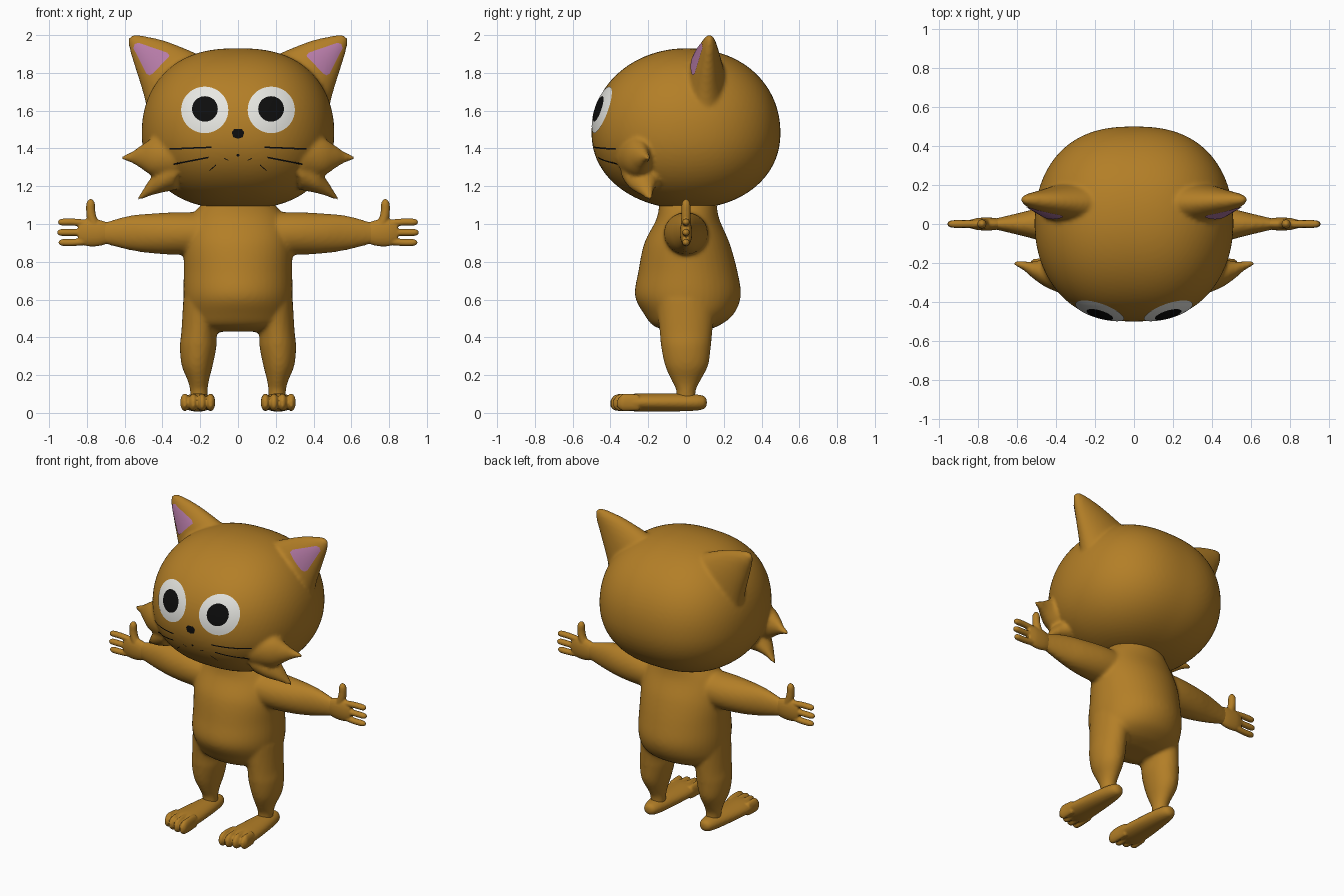
import bpy, bmesh, math
from mathutils import Vector
from mathutils.bvhtree import BVHTree

if "Cube" in bpy.data.objects:
    bpy.data.objects.remove(bpy.data.objects["Cube"])

X, Y, Z = Vector((1, 0, 0)), Vector((0, 1, 0)), Vector((0, 0, 1))


def material(name, rgb):
    m = bpy.data.materials.new(name)
    m.diffuse_color = (*rgb, 1)
    m.use_nodes = True
    m.node_tree.nodes["Principled BSDF"].inputs["Base Color"].default_value = m.diffuse_color
    return m


FUR = material("ginger_fur", (0.45, 0.21, 0.02))
WHITE = material("eye_white", (0.80, 0.80, 0.76))
BLACK = material("black", (0.004, 0.004, 0.004))
PINK = material("inner_ear_pink", (0.47, 0.20, 0.39))


def catmull(a, b, c, d, t):
    return 0.5 * (2 * b + (c - a) * t + (2 * a - 5 * b + 4 * c - d) * t * t
                  + (3 * b - a - 3 * c + d) * t ** 3)


def tube(bm, stations, u, v, sides=(1,), n=28, sub=6):
    """Smooth loft through (x, y, z, radius_u, radius_v) stations, mirrored per side."""
    st = [stations[0]] + list(stations) + [stations[-1]]
    path = []
    for i in range(1, len(st) - 2):
        for k in range(sub):
            path.append([catmull(*p, k / sub) for p in zip(*st[i - 1:i + 3])])
    path.append(list(stations[-1]))
    for s in sides:
        rings = []
        for x, y, z, ru, rv in path:
            ring = []
            for k in range(n):
                a = math.tau * k / n
                p = (Vector((x, y, z)) + u * (max(ru, 0.002) * math.cos(a))
                     + v * (max(rv, 0.002) * math.sin(a)))
                ring.append(bm.verts.new((p.x * s, p.y, p.z)))
            rings.append(ring)
        for a, b in zip(rings, rings[1:]):
            for k in range(n):
                bm.faces.new((a[k], a[k - 1], b[k - 1], b[k]))
        bm.faces.new(rings[0])
        bm.faces.new(rings[-1])


def make_object(name, bm, mat):
    bmesh.ops.recalc_face_normals(bm, faces=bm.faces)
    me = bpy.data.meshes.new(name)
    bm.to_mesh(me)
    bm.free()
    me.materials.append(mat)
    ob = bpy.data.objects.new(name, me)
    bpy.context.collection.objects.link(ob)
    for p in me.polygons:
        p.use_smooth = True
    return ob


def fused(name, bm, voxel, smooth):
    """Fuse overlapping lofts into one smooth skin."""
    ob = make_object(name, bm, FUR)
    r = ob.modifiers.new("fuse", 'REMESH')
    r.mode, r.voxel_size, r.use_smooth_shade = 'VOXEL', voxel, True
    s = ob.modifiers.new("soften", 'SMOOTH')
    s.factor, s.iterations = 0.5, smooth
    bpy.context.view_layer.update()
    me = bpy.data.meshes.new_from_object(ob.evaluated_get(bpy.context.evaluated_depsgraph_get()))
    ob.modifiers.clear()
    ob.data = me
    if not me.materials:
        me.materials.append(FUR)
    for p in me.polygons:
        p.use_smooth = True
    return ob


# head: rounded, slightly boxy ball
def head_level(p):
    return (abs(p.x / 0.51) ** 2.5 + abs(p.y / 0.5) ** (2.0 if p.y < 0 else 2.15)
            + abs(p.z / (0.45 if p.z > 0 else 0.40)) ** 2.1)


bm = bmesh.new()
bmesh.ops.create_icosphere(bm, subdivisions=5, radius=1)
for vert in bm.verts:
    lo, hi = 0.2, 1.0
    for _ in range(22):
        mid = (lo + hi) / 2
        lo, hi = (mid, hi) if head_level(vert.co * mid) < 1 else (lo, mid)
    vert.co = vert.co * lo + Vector((0, 0, 1.48))

# ears
tube(bm, [(0.29, 0.10, 1.70, 0.23, 0.13), (0.355, 0.105, 1.79, 0.18, 0.10),
          (0.46, 0.115, 1.90, 0.108, 0.06), (0.53, 0.122, 1.96, 0.055, 0.035),
          (0.565, 0.125, 1.992, 0.018, 0.015)], Vector((-0.8, 0, 0.6)), Y, (1, -1))
# cheek tufts
tube(bm, [(0.34, -0.24, 1.36, 0.13, 0.13), (0.45, -0.25, 1.355, 0.075, 0.10),
          (0.52, -0.235, 1.355, 0.042, 0.056), (0.565, -0.215, 1.353, 0.024, 0.028),
          (0.618, -0.20, 1.35, 0.009, 0.009)], Y, Z, (1, -1))
tube(bm, [(0.33, -0.22, 1.29, 0.13, 0.11), (0.41, -0.23, 1.235, 0.085, 0.07),
          (0.47, -0.215, 1.19, 0.045, 0.042), (0.505, -0.20, 1.155, 0.024, 0.022),
          (0.53, -0.19, 1.132, 0.009, 0.009)], Y, Z, (1, -1))
head = fused("head", bm, 0.012, 3)

# body: torso, legs and arms
bm = bmesh.new()
tube(bm, [(0, 0.01, 1.13, 0.17, 0.15), (0, 0.01, 1.03, 0.25, 0.165), (0, 0.005, 0.90, 0.285, 0.225),
          (0, 0.01, 0.75, 0.287, 0.262), (0, 0.01, 0.62, 0.288, 0.28), (0, 0.015, 0.52, 0.275, 0.235),
          (0, 0.0, 0.46, 0.24, 0.17), (0, 0, 0.43, 0.14, 0.08)], X, Y, n=48)
tube(bm, [(0.18, 0, 0.60, 0.11, 0.16), (0.205, 0, 0.43, 0.095, 0.14), (0.211, 0, 0.35, 0.097, 0.132),
          (0.216, 0.003, 0.25, 0.082, 0.114), (0.21, 0, 0.17, 0.056, 0.076),
          (0.207, 0, 0.12, 0.047, 0.052), (0.205, 0, 0.06, 0.046, 0.05)], X, Y, (1, -1))
tube(bm, [(0.10, 0, 0.95, 0.12, 0.11), (0.30, 0, 0.95, 0.115, 0.113), (0.45, 0, 0.95, 0.092, 0.106),
          (0.57, 0, 0.953, 0.062, 0.092), (0.70, 0, 0.952, 0.031, 0.06),
          (0.73, 0, 0.952, 0.027, 0.056)], Y, Z, (1, -1))
fused("body", bm, 0.012, 6)

for side, label in ((1, "left"), (-1, "right")):
    # hand: palm, three fingers and a thumb
    bm = bmesh.new()
    tube(bm, [(0.69, 0, 0.952, 0.028, 0.056), (0.74, 0, 0.953, 0.033, 0.07),
              (0.80, 0, 0.955, 0.031, 0.072), (0.845, 0, 0.955, 0.02, 0.058)], Y, Z, (side,))
    for z, tip in ((1.01, 0.953), (0.955, 0.957), (0.902, 0.95)):
        tube(bm, [(0.79, 0, 0.955 + (z - 0.955) * 0.85, 0.02, 0.02), (0.87, 0, z, 0.02, 0.019),
                  (tip - 0.02, 0, z, 0.019, 0.018), (tip, 0, z, 0.007, 0.007)], Y, Z, (side,), n=16)
    tube(bm, [(0.75, 0, 0.97, 0.035, 0.028), (0.773, 0, 1.03, 0.027, 0.026),
              (0.78, 0, 1.07, 0.024, 0.024), (0.78, 0, 1.11, 0.022, 0.022),
              (0.78, 0, 1.132, 0.008, 0.008)], X, Y, (side,), n=16)
    fused(label + "_hand", bm, 0.006, 2)

    # foot: sole and four toes
    bm = bmesh.new()
    tube(bm, [(0.207, 0.11, 0.055, 0.015, 0.015), (0.207, 0.09, 0.055, 0.042, 0.036),
              (0.208, 0.02, 0.055, 0.062, 0.045), (0.211, -0.14, 0.055, 0.083, 0.048),
              (0.213, -0.27, 0.055, 0.092, 0.047), (0.213, -0.33, 0.053, 0.082, 0.035)],
         X, Z, (side,))
    for k, tip in enumerate((-0.40, -0.398, -0.385, -0.365)):
        x = 0.145 + k * 0.0455
        tube(bm, [(x, -0.25, 0.055, 0.02, 0.043), (x, -0.32, 0.056, 0.024, 0.047),
                  (x, tip + 0.025, 0.054, 0.023, 0.042), (x, tip, 0.05, 0.009, 0.018)],
             X, Z, (side,), n=16)
    fused(label + "_foot", bm, 0.007, 2)

# face details: thin plates laid over the head surface
bm = bmesh.new()
bm.from_mesh(head.data)
skin = BVHTree.FromBMesh(bm)
bm.free()


def plate(name, outline, mat, lift, rings=8):
    bm = bmesh.new()
    cx = sum(p[0] for p in outline) / len(outline)
    cz = sum(p[1] for p in outline) / len(outline)

    def on_skin(x, z):
        hit, nor, _, _ = skin.ray_cast(Vector((x, -2, z)), Y)
        if hit is None:
            hit, nor, _, _ = skin.find_nearest(Vector((x, 0, z)))
        return bm.verts.new(hit + nor * lift)

    centre = on_skin(cx, cz)
    last = None
    for r in range(1, rings + 1):
        t = r / rings
        ring = [on_skin(cx + (x - cx) * t, cz + (z - cz) * t) for x, z in outline]
        for k in range(len(ring)):
            if last:
                bm.faces.new((last[k - 1], last[k], ring[k], ring[k - 1]))
            else:
                bm.faces.new((centre, ring[k], ring[k - 1]))
        last = ring
    ob = make_object(name, bm, mat)
    if sum(p.normal.y * p.area for p in ob.data.polygons) > 0:
        ob.data.flip_normals()


def oval(cx, cz, rx, rz, n=40):
    return [(cx + rx * math.cos(math.tau * k / n), cz + rz * math.sin(math.tau * k / n))
            for k in range(n)]


def polygon(pts, per=8):
    return [(a[0] + (b[0] - a[0]) * k / per, a[1] + (b[1] - a[1]) * k / per)
            for a, b in zip(pts, pts[1:] + pts[:1]) for k in range(per)]


def stroke(x0, z0, x1, z1, w=0.004):
    return polygon([(x0, z0 + w), (x1, z1 + w), (x1, z1 - w), (x0, z0 - w)])


for s, label in ((1, "left"), (-1, "right")):
    plate(label + "_eye", oval(s * 0.175, 1.603, 0.124, 0.122), WHITE, 0.004)
    plate(label + "_pupil", oval(s * 0.173, 1.607, 0.067, 0.066), BLACK, 0.008)
    plate(label + "_inner_ear", polygon([(s * x, z) for x, z in (
        (0.551, 1.93), (0.545, 1.952), (0.525, 1.958), (0.375, 1.905), (0.362, 1.888),
        (0.45, 1.795), (0.468, 1.787), (0.483, 1.797))], 5), PINK, 0.005)
    plate(label + "_upper_whisker", stroke(s * 0.14, 1.407, s * 0.36, 1.398), BLACK, 0.004, 2)
    plate(label + "_lower_whisker", stroke(s * 0.155, 1.354, s * 0.34, 1.318), BLACK, 0.004, 2)
    plate(label + "_mouth_inner", stroke(s * 0.05, 1.338, s * 0.075, 1.35, 0.002), BLACK, 0.004, 2)
    plate(label + "_mouth_outer", stroke(s * 0.115, 1.315, s * 0.15, 1.285, 0.003), BLACK, 0.004, 2)
plate("nose", polygon([(-0.033, 1.485), (-0.02, 1.502), (0.02, 1.502), (0.033, 1.485),
                       (0.025, 1.46), (0, 1.452), (-0.025, 1.46)], 4), BLACK, 0.006)
plate("mouth_centre", oval(0, 1.366, 0.008, 0.007, 12), BLACK, 0.004, 2)
